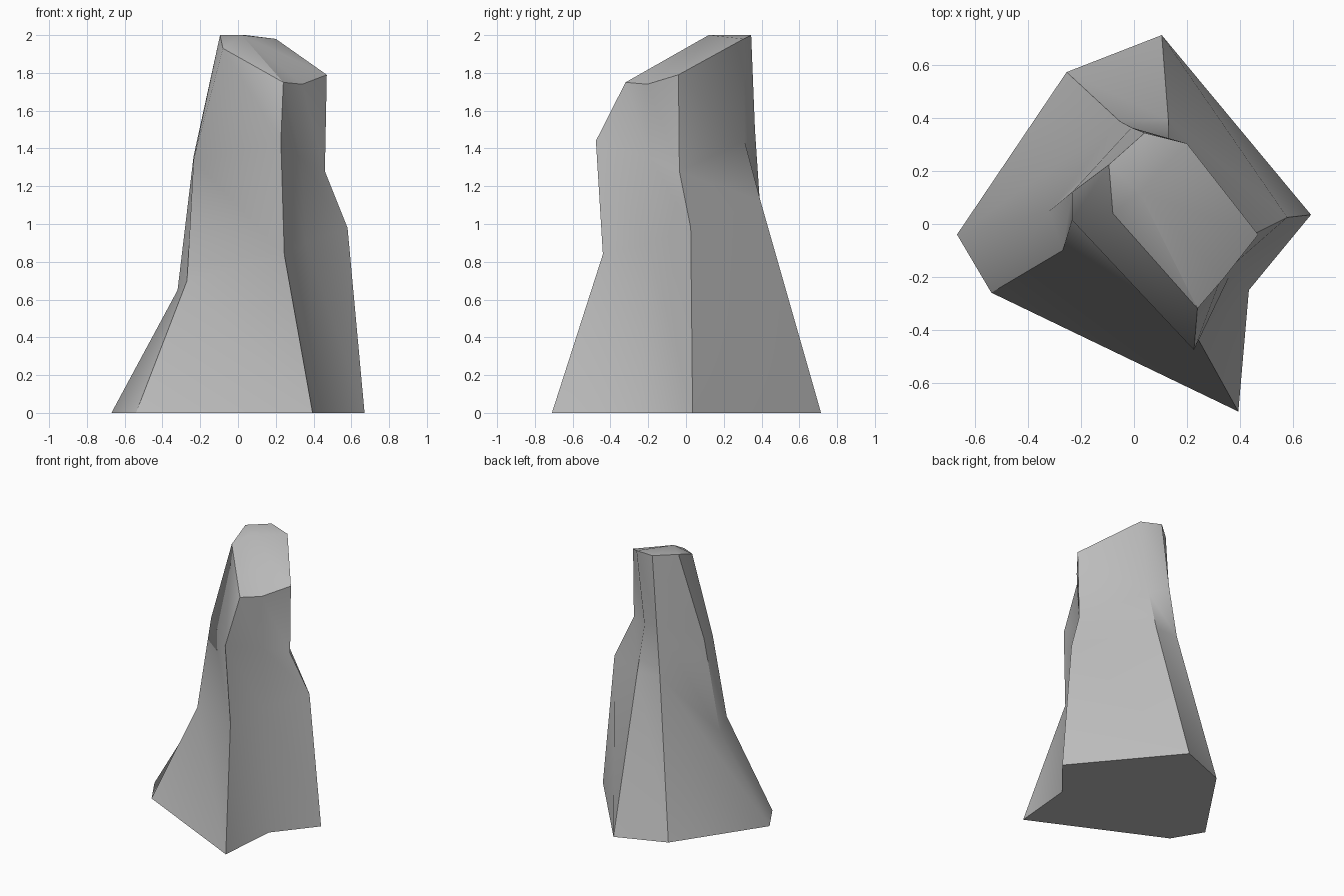
import bpy, bmesh

if "Cube" in bpy.data.objects:
    bpy.data.objects.remove(bpy.data.objects["Cube"])

# Each column is one corner ridge of the rock, listed from the ground to the summit
columns = [
    [(-0.67, -0.04, 0), (-0.32, 0.05, 0.65), (-0.235, 0.12, 1.36), (-0.095, 0.225, 2.0)],  # left
    [(-0.54, -0.26, 0), (-0.27, -0.10, 0.70), (-0.235, 0.015, 1.34), (-0.08, 0.04, 1.93)],  # front left
    [(0.395, -0.71, 0), (0.245, -0.44, 0.84), (0.227, -0.477, 1.44), (0.24, -0.32, 1.75)],  # front
    [(0.435, -0.25, 0), (0.36, -0.20, 0.90), (0.335, -0.19, 1.35), (0.34, -0.205, 1.74)],   # front gully
    [(0.67, 0.035, 0), (0.58, 0.025, 0.98), (0.46, -0.035, 1.28), (0.47, -0.04, 1.79)],    # right
    [(0.105, 0.715, 0), (0.13, 0.395, 1.12), (0.13, 0.31, 1.44), (0.20, 0.305, 1.98)],     # back
    [(-0.255, 0.575, 0), (-0.055, 0.39, 1.13), (-0.01, 0.365, 1.5), (0.04, 0.345, 2.0)],   # back left
]
summit = (0.02, 0.12, 2.0)

stone = bpy.data.materials.new("grey stone")
stone.diffuse_color = (0.5, 0.5, 0.5, 1)
stone.use_nodes = True
stone.node_tree.nodes["Principled BSDF"].inputs["Base Color"].default_value = stone.diffuse_color

# Rock: skin the columns side by side, then close the ground and the summit
bm = bmesh.new()
grid = [[bm.verts.new(p) for p in col] for col in columns]
peak = bm.verts.new(summit)
for i, a in enumerate(grid):
    b = grid[(i + 1) % len(grid)]
    for k in range(3):
        bm.faces.new((a[k], b[k], a[k + 1]))
        bm.faces.new((b[k], b[k + 1], a[k + 1]))
    bm.faces.new((a[3], b[3], peak))
bm.faces.new([c[0] for c in reversed(grid)])
bmesh.ops.recalc_face_normals(bm, faces=bm.faces)

mesh = bpy.data.meshes.new("rock")
bm.to_mesh(mesh)
bm.free()
mesh.materials.append(stone)
rock = bpy.data.objects.new("rock", mesh)
bpy.context.collection.objects.link(rock)

# Soft walls with crisp ridges
bpy.context.view_layer.objects.active = rock
rock.select_set(True)
bpy.ops.object.shade_smooth_by_angle(angle=0.6)
